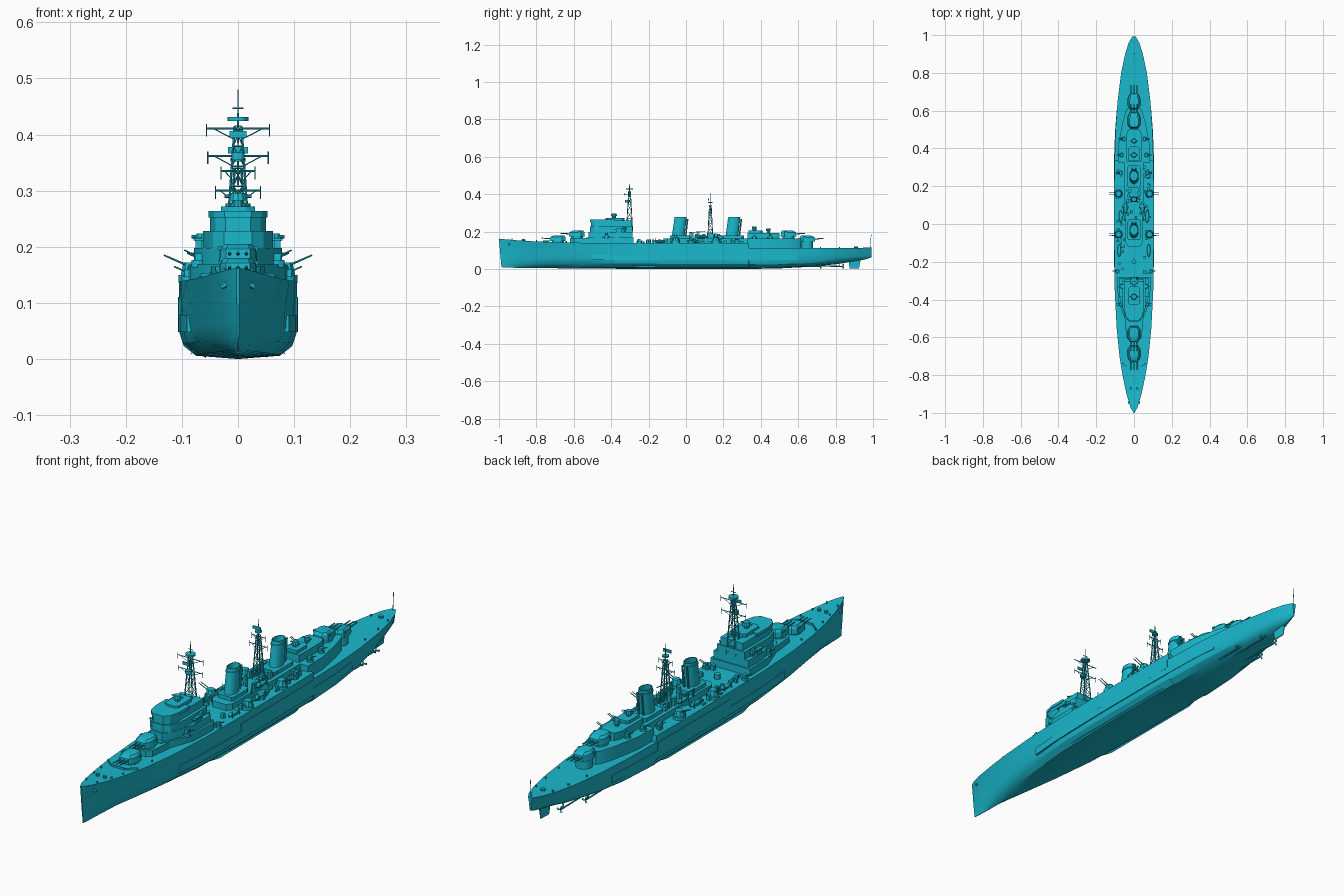
import bpy, bmesh, math, random
from mathutils import Vector, Matrix

random.seed(4)
paint = bpy.data.materials.new("teal_paint")
paint.diffuse_color = (0.01, 0.49, 0.62, 1)


def finish(name, bm):
    bmesh.ops.recalc_face_normals(bm, faces=bm.faces)
    me = bpy.data.meshes.new(name)
    bm.to_mesh(me)
    bm.free()
    me.materials.append(paint)
    ob = bpy.data.objects.new(name, me)
    bpy.context.collection.objects.link(ob)
    return ob


def box(bm, c, s):
    bmesh.ops.create_cube(bm, size=1, matrix=Matrix.Translation(c) @ Matrix.Diagonal((*s, 1)))


def rod(bm, p, q, r1, r2=None, seg=6):
    p, q = Vector(p), Vector(q)
    d = q - p
    m = Matrix.Translation((p + q) / 2) @ d.to_track_quat('Z', 'Y').to_matrix().to_4x4()
    bmesh.ops.create_cone(bm, cap_ends=True, segments=seg, radius1=r1,
                          radius2=r1 if r2 is None else r2, depth=d.length, matrix=m)


def loft(bm, rings):
    vs = [[bm.verts.new(p) for p in ring] for ring in rings]
    n = len(vs[0])
    for a, b in zip(vs, vs[1:]):
        for i in range(n):
            bm.faces.new((a[i], a[(i + 1) % n], b[(i + 1) % n], b[i]))
    bm.faces.new(vs[0])
    bm.faces.new(vs[-1][::-1])


def prism(bm, half, z0, z1, top=None, y=0, d=1):
    """Block mirrored in x, from a half outline of (x, y) points."""
    def ring(h, z):
        return [(a, y + d * b, z) for a, b in h] + [(-a, y + d * b, z) for a, b in h[::-1]]
    loft(bm, [ring(half, z0), ring(top or half, z1)])


# Hull stations: y, deck half width, side half width, deck z, keel z
ST = [(-1, .003, .002, .162, .010), (-.97, .019, .008, .159, .008), (-.9, .040, .021, .153, .006),
      (-.8, .061, .041, .147, .005), (-.7, .077, .059, .143, .004), (-.55, .092, .081, .140, .003),
      (-.35, .102, .099, .139, .001), (-.1, .105, .105, .139, 0), (.2, .105, .105, .139, 0),
      (.335, .103, .104, .139, 0), (.337, .103, .104, .113, 0), (.5, .098, .098, .112, .003),
      (.65, .087, .084, .111, .011), (.8, .068, .059, .111, .025), (.9, .047, .034, .112, .041),
      (.96, .028, .017, .114, .051), (.992, .009, .004, .115, .062)]


def side(y, col=1):
    for a, b in zip(ST, ST[1:]):
        if a[0] <= y <= b[0]:
            t = (y - a[0]) / (b[0] - a[0])
            return a[col] + t * (b[col] - a[col])
    return 0


bm = bmesh.new()
rings = []
for y, dk, w, dz, kz in ST:
    f, h = w / .105, dz - kz
    half = [(.0015, 0), (w * (.3 + .42 * f), .05 + .03 * (1 - f)), (w * (.75 + .18 * f), .2),
            (w, .4), (w + (dk - w) * .4, .7), (dk, 1)]
    pts = [(x, kz + h * t) for x, t in half]
    rake = .014 if y == -1 else 0
    rings.append([(x, y + rake * (1 - z / .16), z) for x, z in pts] +
                 [(-x, y + rake * (1 - z / .16), z) for x, z in pts[::-1]])
loft(bm, rings)
finish("hull", bm)

# Side armour strips, bilge keels, rudder, shafts and propellers
bm = bmesh.new()
for y0, y1, z0, z1 in ((-.13, .33, .075, .11), (-.5, .6, .048, .078)):
    ys = [y0 + (y1 - y0) * i / 10 for i in range(11)]
    prism(bm, [(max(side(v, 2), .6 * side(v, 2) + .4 * side(v)) + .002, v) for v in ys], z0, z1)
finish("armour_belt", bm)
bm = bmesh.new()
for s in (-1, 1):
    loft(bm, [[(s * .075, y, .016), (s * (.075 + e), y, .016 - e * .9), (s * .079, y, .020)]
              for y, e in ((-.3, .002), (-.24, .010), (.24, .010), (.3, .002))])
finish("bilge_keels", bm)
bm = bmesh.new()
loft(bm, [[(-t, a, z), (t, a, z), (t * .4, b, z), (-t * .4, b, z)]
          for z, a, b, t in ((.003, .875, .925, .003), (.03, .87, .93, .004), (.055, .88, .935, .004))])
finish("rudder", bm)
bm = bmesh.new()
for s in (-1, 1):
    for x, y0, y1 in ((.028, .55, .84), (.055, .42, .72)):
        rod(bm, (s * x, y0, .018), (s * x, y1, .014), .003, seg=8)
        rod(bm, (s * x, y1 - .02, .014), (s * x * .75, y1 - .02, .045), .002)
        rod(bm, (s * x, y1 - .02, .014), (s * x * 1.1, y1 - .02, .045), .002)
        for k in range(3):
            a = k * 2.094
            rod(bm, (s * x, y1, .014), (s * x + .013 * math.cos(a), y1, .016 + .013 * math.sin(a)), .002, .005, 4)
finish("propeller_shafts", bm)

# Main triple turrets on barbettes
def turret(name, y, z, base, d):
    bm = bmesh.new()
    rod(bm, (0, y, base), (0, y, z), .032, seg=20)
    prism(bm, [(.022, -.042), (.033, -.022), (.034, .022), (.02, .042)], z, z + .022,
          [(.021, -.040), (.031, -.018), (.032, .022), (.018, .040)], y, d)
    prism(bm, [(.021, -.040), (.031, -.018), (.032, .022), (.018, .040)], z + .022, z + .031,
          [(.017, -.022), (.024, -.010), (.024, .022), (.014, .034)], y, d)
    for x in (-.015, 0, .015):
        rod(bm, (x, y - d * .03, z + .013), (x, y - d * .088, z + .016), .0035, .0022, 8)
    for s in (-1, 1):
        box(bm, (s * .03, y + d * .015, z + .022), (.012, .012, .008))
    finish(name, bm)


turret("turret_bow_low", -.685, .149, .13, 1)
turret("turret_bow_high", -.583, .174, .13, 1)
turret("turret_stern_high", .548, .174, .11, -1)
turret("turret_stern_low", .648, .147, .10, -1)

# Forward superstructure in stepped tiers
bm = bmesh.new()
prism(bm, [(.022, -.62), (.04, -.60), (.048, -.52), (.05, -.46)], .135, .165)
prism(bm, [(.03, -.535), (.05, -.50), (.085, -.40), (.088, -.28)], .135, .168)
prism(bm, [(.026, -.52), (.05, -.485), (.078, -.38), (.078, -.285)], .168, .198)
prism(bm, [(.025, -.512), (.045, -.495), (.062, -.44), (.062, -.285)], .198, .228)
prism(bm, [(.022, -.508), (.04, -.49), (.05, -.45), (.05, -.29)], .228, .258)
prism(bm, [(.024, -.512), (.043, -.492), (.053, -.45), (.053, -.38)], .252, .264)
prism(bm, [(.015, -.43), (.03, -.42), (.03, -.34), (.02, -.33)], .258, .272)
for s in (-1, 1):
    box(bm, (s * .066, -.36, .213), (.026, .05, .004))
    box(bm, (s * .07, -.36, .207), (.012, .03, .02))
finish("bridge", bm)

# Midship casings and aft superstructure
bm = bmesh.new()
prism(bm, [(.03, -.12), (.045, -.1), (.045, .05), (.03, .09)], .135, .163)
prism(bm, [(.03, .09), (.05, .12), (.05, .335)], .135, .163)
prism(bm, [(.03, -.085), (.035, -.075), (.035, .01), (.028, .025)], .16, .178)
prism(bm, [(.028, .19), (.035, .2), (.035, .3), (.028, .31)], .16, .178)
prism(bm, [(.085, .325), (.083, .42), (.06, .54), (.042, .6), (.03, .615)], .105, .163)
prism(bm, [(.04, .33), (.042, .35), (.042, .47), (.03, .5)], .16, .193)
prism(bm, [(.028, .335), (.028, .40), (.02, .41)], .19, .205)
finish("deck_houses", bm)

# Raked funnels with hollow tops and rims
for name, y in (("fore_funnel", -.037), ("aft_funnel", .25)):
    bm = bmesh.new()
    prof = [(.165, 1.04), (.258, .98), (.259, 1.06), (.264, 1.06), (.265, .98), (.277, .96), (.277, .86), (.24, .86)]
    loft(bm, [[(.023 * r * math.cos(a), y - .006 + (z - .165) * .13 + .033 * r * math.sin(a), z)
               for a in (i * math.tau / 24 for i in range(24))] for z, r in prof])
    for s in (-1, 1):
        rod(bm, (s * .01, y + .034, .165), (s * .01, y + .046, .268), .004, seg=8)
    finish(name, bm)


# Lattice masts with yards and aerials
def mast(name, y, z0, z1, w, top, yards):
    bm = bmesh.new()
    n = 6
    def corner(i, k):
        t = k / n
        r = w * (1 - t) + .006 * t
        sx, sy = ((-1, -1), (1, -1), (1, 1), (-1, 1))[i % 4]
        return (sx * r, y + sy * r * .8, z0 + (z1 - z0) * t)
    for i in range(4):
        rod(bm, corner(i, 0), corner(i, n), .0022)
        for k in range(n):
            rod(bm, corner(i, k), corner(i + 1, k + 1), .0011, seg=4)
            rod(bm, corner(i, k + 1), corner(i + 1, k + 1), .0011, seg=4)
    rod(bm, (0, y, z1 - .03), (0, y, top), .0025, .0008)
    for z, h in yards:
        rod(bm, (-h, y, z), (h, y, z), .0017)
        for s in (-1, 1):
            rod(bm, (s * h, y, z - .015), (s * h, y, z + .008), .001, seg=4)
            rod(bm, (s * .006, y, z - .02), (s * h * .8, y, z), .001, seg=4)
    finish(name, bm)


mast("foremast", -.302, .20, .415, .021, .48, ((.362, .054), (.411, .056)))
mast("mainmast", .13, .15, .34, .018, .405, ((.30, .04), (.335, .03)))
bm = bmesh.new()
rod(bm, (0, -.302, .424), (0, -.302, .431), .019, seg=12)
rod(bm, (-.01, -.302, .447), (.01, -.302, .447), .0015)
rod(bm, (0, -.315, .355), (0, -.315, .368), .012, seg=12)
box(bm, (0, -.33, .40), (.03, .004, .012))
rod(bm, (0, -.302, .40), (0, -.33, .40), .0015)
rod(bm, (0, .13, .352), (0, .13, .358), .013, seg=12)
box(bm, (0, .12, .372), (.035, .004, .012))
finish("radar_aerials", bm)

# Gun directors
bm = bmesh.new()
for x, y, z, r in ((0, -.385, .27, .016), (0, .365, .2, .014), (.065, -.33, .198, .012), (-.065, -.33, .198, .012),
                   (0, .44, .19, .013)):
    rod(bm, (x, y, z), (x, y, z + .014), r * .6, seg=10)
    rod(bm, (x, y, z + .012), (x, y, z + .026), r, r * .8, 10)
    rod(bm, (x - r * 1.5, y, z + .02), (x + r * 1.5, y, z + .02), .003)
finish("gun_directors", bm)

# Twin secondary mounts and light anti-aircraft guns
bm = bmesh.new()
for s in (-1, 1):
    for y in (-.055, .16):
        x = s * .082
        rod(bm, (x, y, .135), (x, y, .150), .024, seg=16)
        rod(bm, (x, y, .150), (x, y, .172), .020, .015, 8)
        for dy in (-.006, .006):
            rod(bm, (x, y + dy, .163), (s * .132, y + dy, .185), .0022, .0014)
    for x, y, z in ((.07, .27, .139), (.065, .365, .163), (.088, -.25, .139), (.07, -.425, .168), (.055, .45, .163)):
        rod(bm, (s * x, y, z - .005), (s * x, y, z + .008), .013, seg=12)
        box(bm, (s * x, y, z + .013), (.014, .014, .014))
        for dy in (-.004, .004):
            rod(bm, (s * x, y + dy, z + .014), (s * (x + .026), y + dy, z + .026), .0014)
finish("secondary_guns", bm)

# Ship's boats with davits
bm = bmesh.new()
for s in (-1, 1):
    for x, y, z in ((.07, .04, .148), (.045, .085, .172), (.078, -.14, .148)):
        bmesh.ops.create_uvsphere(bm, u_segments=10, v_segments=6, radius=1,
                                  matrix=Matrix.Translation((s * x, y, z)) @ Matrix.Diagonal((.010, .034, .009, 1)))
        for dy in (-.022, .022):
            rod(bm, (s * (x + .012), y + dy, z - .012), (s * (x + .010), y + dy, z + .018), .0014)
finish("boats", bm)

# Breakwater, bollards, capstans, vents, lockers, crane and staffs
bm = bmesh.new()
for s in (-1, 1):
    loft(bm, [[(0, -.765, z), (s * .03, -.765, z), (s * .066, -.735, z), (s * .066, -.731, z),
               (s * .03, -.761, z), (0, -.761, z)] for z in (.14, .153)])
    for y in (-.93, -.86, -.8, -.64, .72, .82, .9):
        rod(bm, (s * side(y) * .8, y, side(y, 3) - .003), (s * side(y) * .8, y, side(y, 3) + .007), .003)
    rod(bm, (s * .016, -.87, .145), (s * .016, -.87, .16), .007, seg=10)
    rod(bm, (s * .018, -.985 + .04, .135), (s * .03, -.945, .128), .005)
    for i in range(26):
        y = random.uniform(-.26, .32)
        h = random.uniform(.008, .022)
        box(bm, (s * random.uniform(.05, .09), y, .138 + h / 2), (random.uniform(.006, .014), random.uniform(.008, .02), h))
    for i in range(8):
        box(bm, (s * random.uniform(.01, .035), random.uniform(.03, .19), .17), (.012, .016, random.uniform(.015, .045)))
    rod(bm, (s * .045, .02, .16), (s * .05, .02, .195), .003)
    rod(bm, (s * .05, .02, .195), (s * .06, .10, .20), .002)
rod(bm, (0, .91, .108), (0, .91, .12), .009, seg=10)
rod(bm, (0, .985, .11), (0, .99, .185), .0012)
rod(bm, (0, -.2, .138), (0, -.2, .158), .012, seg=12)
finish("deck_fittings", bm)

# Smooth shading with sharp edges kept
for ob in bpy.context.collection.objects:
    ob.select_set(True)
    bpy.context.view_layer.objects.active = ob
bpy.ops.object.shade_smooth_by_angle(angle=math.radians(30))
